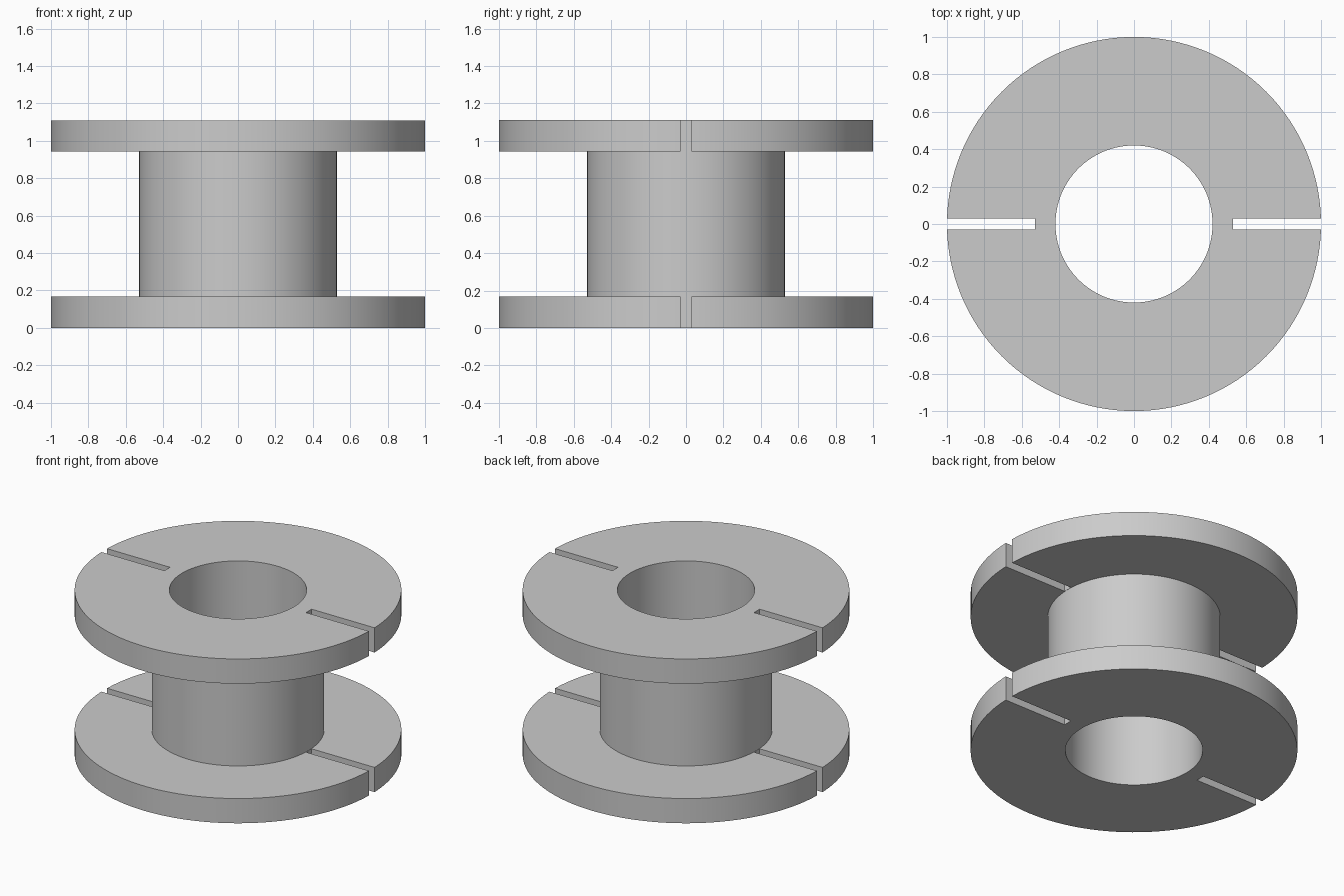
import bpy, bmesh
from math import cos, sin, tau, radians

SEGMENTS = 128
HEIGHT, FLANGE = 1.11, 0.167
BORE_R, HUB_R, RIM_R = 0.42, 0.528, 1.0
SLOT_W = 0.06

cube = bpy.data.objects.get("Cube")
if cube:
    bpy.data.objects.remove(cube, do_unlink=True)

grey = bpy.data.materials.new("plain_grey")
grey.use_nodes = True
colour = (0.6, 0.6, 0.6, 1)
grey.diffuse_color = colour
grey.node_tree.nodes["Principled BSDF"].inputs["Base Color"].default_value = colour


def add_object(name, bm):
    bmesh.ops.recalc_face_normals(bm, faces=bm.faces)
    mesh = bpy.data.meshes.new(name)
    bm.to_mesh(mesh)
    bm.free()
    mesh.materials.append(grey)
    obj = bpy.data.objects.new(name, mesh)
    bpy.context.collection.objects.link(obj)
    return obj


# Spool: closed cross-section turned around the z axis
top = HEIGHT - FLANGE
profile = [(BORE_R, 0), (RIM_R, 0), (RIM_R, FLANGE), (HUB_R, FLANGE),
           (HUB_R, top), (RIM_R, top), (RIM_R, HEIGHT), (BORE_R, HEIGHT)]
bm = bmesh.new()
rings = [[bm.verts.new((r * cos(tau * i / SEGMENTS), r * sin(tau * i / SEGMENTS), z))
          for r, z in profile] for i in range(SEGMENTS)]
for i, ring in enumerate(rings):
    following = rings[(i + 1) % SEGMENTS]
    for j in range(len(profile)):
        k = (j + 1) % len(profile)
        bm.faces.new((ring[j], following[j], following[k], ring[k]))
spool = add_object("spool", bm)

# Slot cutters: one on each side, running through both flanges
bm = bmesh.new()
inner, outer = HUB_R + 0.001, RIM_R + 0.1
for side in (-1, 1):
    verts = bmesh.ops.create_cube(bm, size=1)["verts"]
    bmesh.ops.scale(bm, verts=verts, vec=(outer - inner, SLOT_W, HEIGHT + 0.2))
    bmesh.ops.translate(bm, verts=verts, vec=(side * (inner + outer) / 2, 0, HEIGHT / 2))
cutter = add_object("slot_cutter", bm)
cutter.hide_render = True

# Cut the slots, then drop the helper
cut = spool.modifiers.new("slots", "BOOLEAN")
cut.operation = "DIFFERENCE"
cut.solver = "EXACT"
cut.object = cutter
bpy.ops.object.select_all(action="DESELECT")
spool.select_set(True)
bpy.context.view_layer.objects.active = spool
bpy.ops.object.modifier_apply(modifier=cut.name)
bpy.data.objects.remove(cutter, do_unlink=True)

# Round walls smooth, corners sharp
bpy.ops.object.shade_smooth_by_angle(angle=radians(30))
